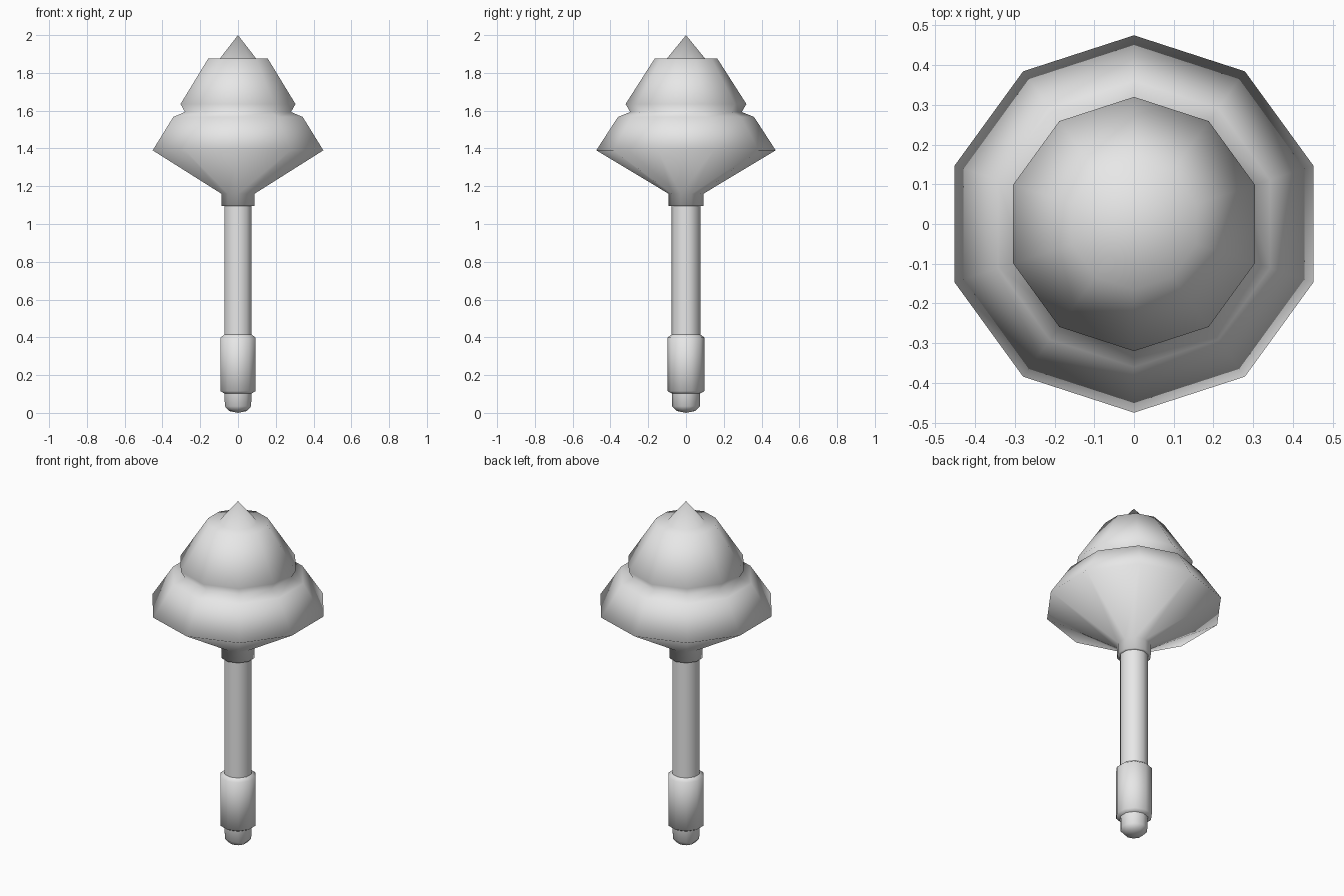
import bpy
import bmesh
from math import sin, cos, pi

SIDES = 10

cube = bpy.data.objects.get("Cube")
if cube:
    bpy.data.objects.remove(cube, do_unlink=True)

# Plain grey for the whole model
grey = bpy.data.materials.new("plain_grey")
grey.use_nodes = True
colour = (0.8, 0.8, 0.8, 1)
grey.diffuse_color = colour
grey.node_tree.nodes["Principled BSDF"].inputs["Base Color"].default_value = colour


def lathe(name, profile):
    """Turn (radius, height) points, bottom to top, into a smooth ten-sided solid."""
    bm = bmesh.new()
    rings = []
    for r, z in profile:
        if r == 0:
            rings.append([bm.verts.new((0, 0, z))] * SIDES)
        else:
            angles = [pi / 2 + 2 * pi * i / SIDES for i in range(SIDES)]
            rings.append([bm.verts.new((r * cos(a), r * sin(a), z)) for a in angles])
    for low, high in zip(rings, rings[1:]):
        for i in range(SIDES):
            j = (i + 1) % SIDES
            corners = dict.fromkeys((low[i], low[j], high[j], high[i]))
            bm.faces.new(list(corners))
    for face in bm.faces:
        face.smooth = True
    bmesh.ops.recalc_face_normals(bm, faces=bm.faces)
    mesh = bpy.data.meshes.new(name)
    bm.to_mesh(mesh)
    bm.free()
    mesh.materials.append(grey)
    obj = bpy.data.objects.new(name, mesh)
    bpy.context.collection.objects.link(obj)
    return obj


# Rounded pommel, grip and shaft
lathe("pommel", [(0, 0), (0.05, 0.01), (0.073, 0.035), (0.076, 0.12)])
lathe("grip", [(0.076, 0.103), (0.097, 0.115), (0.098, 0.398), (0.076, 0.415)])
lathe("shaft", [(0.076, 0.4), (0.076, 1.12)])

# Flared head with collar, shoulder, dome and pointed tip
lathe("head", [
    (0.07, 1.095), (0.092, 1.095), (0.092, 1.16), (0.475, 1.39),
    (0.36, 1.567), (0.295, 1.593), (0.32, 1.635), (0.165, 1.877),
    (0.1, 1.877), (0, 2),
])
